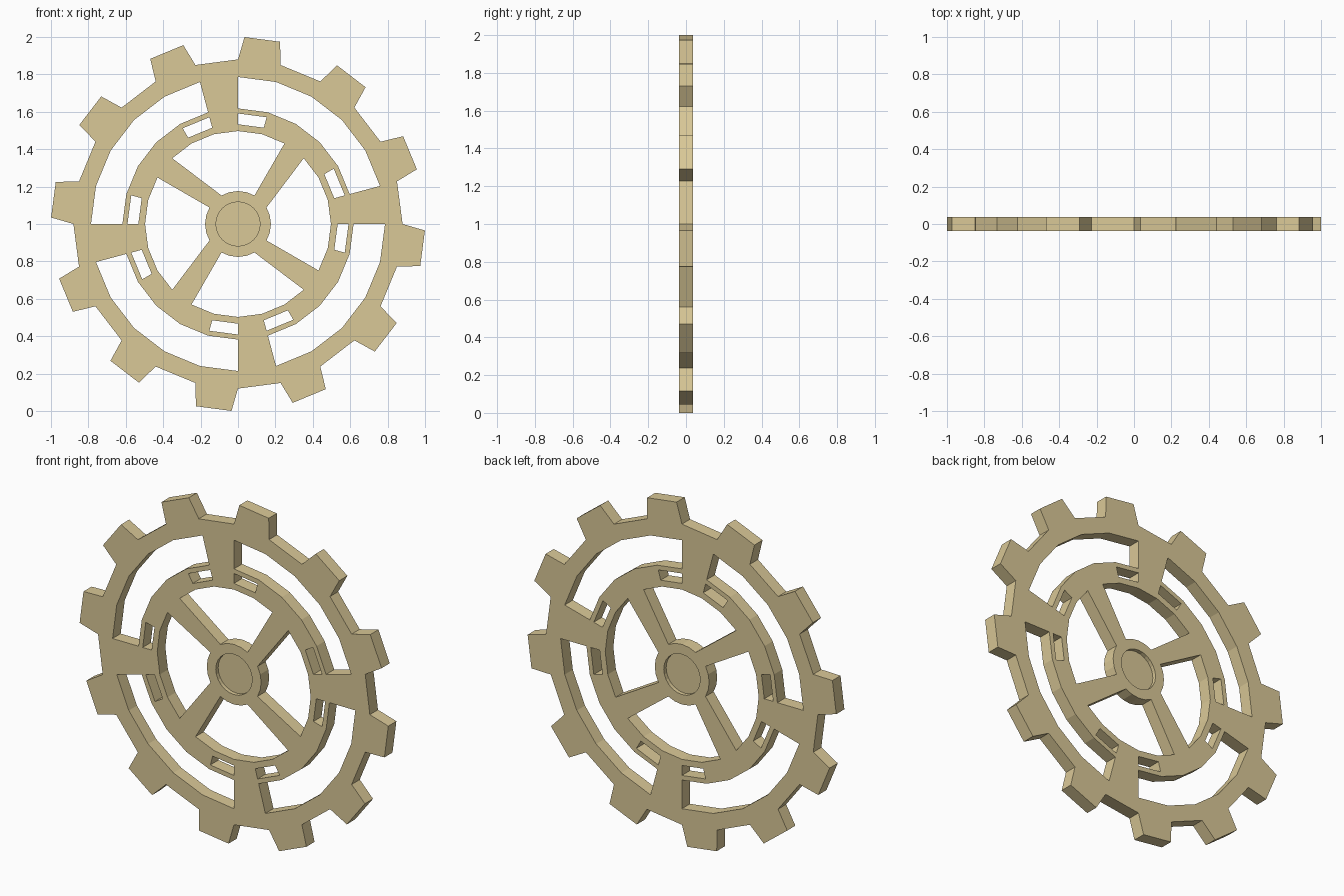
import bpy, bmesh
from math import cos, sin, radians

if "Cube" in bpy.data.objects:
    bpy.data.objects.remove(bpy.data.objects["Cube"])

THICK = 0.075
STEP = 15  # the whole wheel is laid out on 24 sectors

mat = bpy.data.materials.new("tan")
mat.diffuse_color = (0.70, 0.58, 0.31, 1)
mat.use_nodes = True
mat.node_tree.nodes["Principled BSDF"].inputs["Base Color"].default_value = mat.diffuse_color


def polar(r, deg):
    a = radians(deg)
    return (r * cos(a), 0, 1 + r * sin(a))


def make(name, polygons, thickness):
    """Flat polygons in the XZ plane, welded and thickened evenly about y = 0."""
    bm = bmesh.new()
    for poly in polygons:
        bm.faces.new([bm.verts.new(polar(r, a)) for r, a in poly])
    bmesh.ops.remove_doubles(bm, verts=bm.verts, dist=1e-4)
    bmesh.ops.recalc_face_normals(bm, faces=bm.faces)
    me = bpy.data.meshes.new(name)
    bm.to_mesh(me)
    bm.free()
    me.materials.append(mat)
    ob = bpy.data.objects.new(name, me)
    bpy.context.collection.objects.link(ob)
    mod = ob.modifiers.new("thickness", "SOLIDIFY")
    mod.thickness = thickness
    mod.offset = 0
    return ob


def band(r0, r1, keep):
    """Cells between two radii for every sector that keep() accepts."""
    return [[(r0, k * STEP), (r1, k * STEP), (r1, (k + 1) * STEP), (r0, (k + 1) * STEP)]
            for k in range(24) if keep(k)]


always = lambda k: True
R_BORE, R_HUB = 0.118, 0.176
R_IN, R_WIN0, R_WIN1, R_MID = 0.497, 0.533, 0.591, 0.618
R_RIM, R_ROOT, R_TIP = 0.786, 0.88, 1.0

cells = []
# hub ring
cells += band(R_BORE, R_HUB, always)
# middle ring with eight small windows
cells += band(R_IN, R_WIN0, always)
cells += band(R_WIN0, R_WIN1, lambda k: k % 6 not in (1, 5))
cells += band(R_WIN1, R_MID, always)
# outer spokes and rim
cells += band(R_MID, R_RIM, lambda k: k % 6 == 0)
cells += band(R_RIM, R_ROOT, always)
# inner spokes, one edge radial and the other slanted
for q in range(0, 360, 90):
    cells.append([(R_HUB, q + 30), (R_IN, q + 45), (R_IN, q + 60),
                  (R_HUB, q + 60), (R_HUB, q + 45)])
# tapered teeth
for a in range(15, 375, 30):
    cells.append([(R_ROOT, a), (R_TIP, a + 2), (R_TIP, a + 13), (R_ROOT, a + 15)])
make("gear_wheel", cells, THICK)

# recessed hub plate
make("hub_plate", [[(R_BORE, k * STEP) for k in range(24)]], 0.03)
